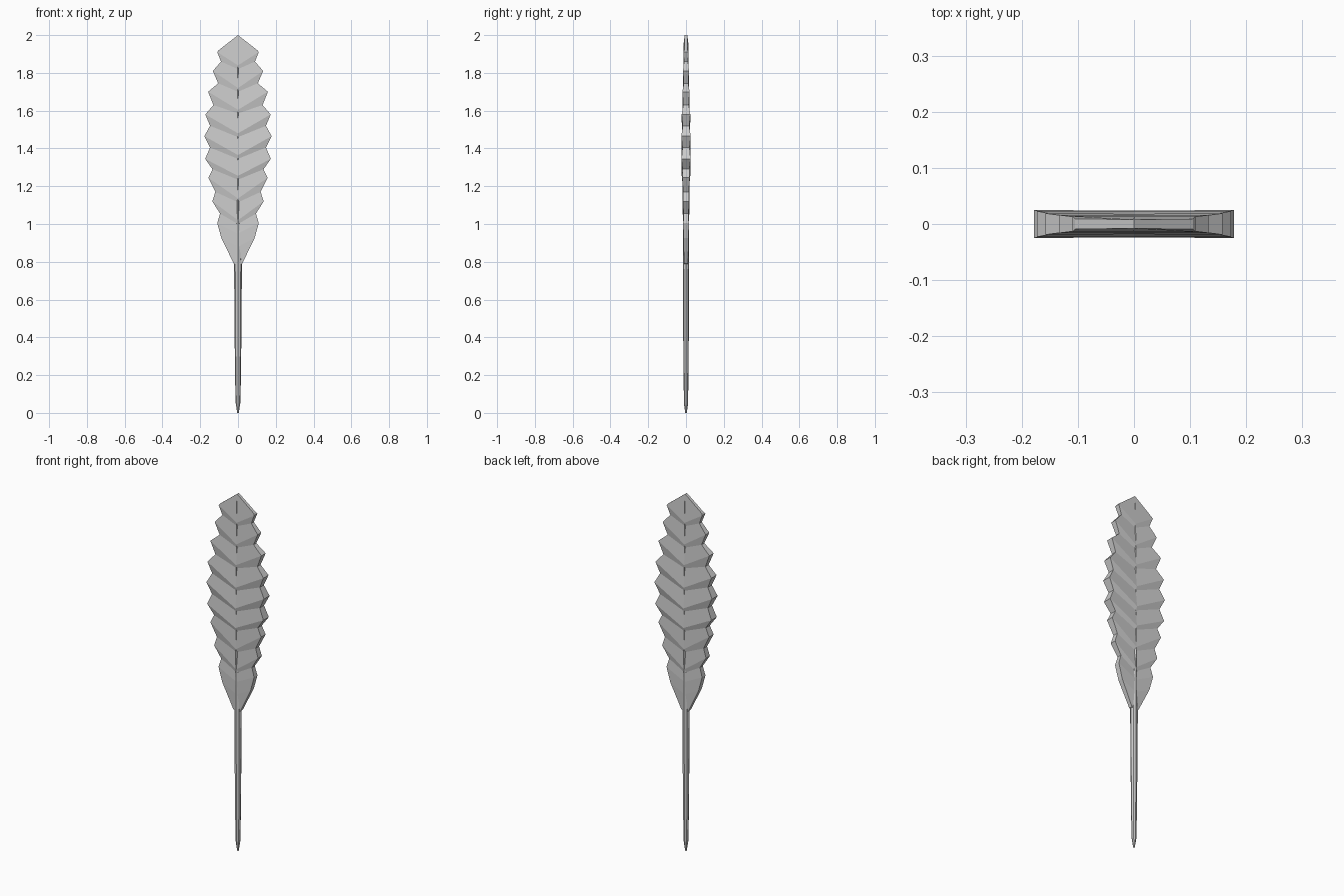
import bpy, bmesh, math

cube = bpy.data.objects.get("Cube")
if cube:
    bpy.data.objects.remove(cube)

grey = bpy.data.materials.new("feather grey")
grey.use_nodes = True
colour = (0.6, 0.6, 0.6, 1)
grey.diffuse_color = colour
grey.node_tree.nodes["Principled BSDF"].inputs["Base Color"].default_value = colour


def loft(name, rings, caps):
    """Skin a stack of rings; caps lists the faces closing each end."""
    bm = bmesh.new()
    rows = [[bm.verts.new(p) for p in ring] for ring in rings]
    n = len(rows[0])
    for a, b in zip(rows, rows[1:]):
        for i in range(n):
            j = (i + 1) % n
            bm.faces.new((a[i], a[j], b[j], b[i]))
    for row in (rows[0], rows[-1]):
        for cap in caps:
            bm.faces.new([row[i] for i in cap])
    bmesh.ops.recalc_face_normals(bm, faces=bm.faces)
    mesh = bpy.data.meshes.new(name)
    bm.to_mesh(mesh)
    bm.free()
    mesh.materials.append(grey)
    obj = bpy.data.objects.new(name, mesh)
    bpy.context.collection.objects.link(obj)
    return obj


def vane_ring(x, z, y, zc, yc):
    """Flat chevron ring: outer edges at height z, midrib at height zc."""
    return [(-x, -y, z), (0, -yc, zc), (x, -y, z), (x, y, z), (0, yc, zc), (-x, y, z)]


# Pleats from the tip down: corner x, z, half thickness, notch x, z, midrib z
pleats = [
    (0.110, 1.910, 0.014, 0.090, 1.860, 1.820),
    (0.133, 1.810, 0.016, 0.105, 1.745, 1.700),
    (0.158, 1.700, 0.019, 0.130, 1.630, 1.585),
    (0.173, 1.580, 0.023, 0.148, 1.520, 1.460),
    (0.178, 1.465, 0.025, 0.148, 1.405, 1.345),
    (0.174, 1.345, 0.024, 0.135, 1.290, 1.235),
    (0.157, 1.245, 0.020, 0.120, 1.170, 1.115),
    (0.136, 1.120, 0.017, 0.095, 1.055, 1.000),
]
rings = [vane_ring(0.105, 1.918, 0.009, 2.0, 0.008)]
for x, z, y, nx, nz, zc in pleats:
    rings.append(vane_ring(x, z, y, zc + 0.02, y * 0.95))
    rings.append(vane_ring(nx, nz, y * 0.75, zc, y * 0.6))
# Leaf-shaped base of the vane
rings.append(vane_ring(0.110, 1.005, 0.015, 0.95, 0.014))
rings.append(vane_ring(0.088, 0.925, 0.014, 0.88, 0.014))
rings.append(vane_ring(0.022, 0.790, 0.010, 0.78, 0.012))
loft("feather_vane", rings, [(0, 1, 4, 5), (1, 2, 3, 4)])

# Tapered eight-sided quill running up into the vane
sections = [(0, 0.004, 0.004), (0.05, 0.012, 0.011), (0.2, 0.016, 0.013),
            (0.55, 0.019, 0.016), (0.8, 0.021, 0.017), (1.0, 0.012, 0.017),
            (1.25, 0.006, 0.018), (1.96, 0.002, 0.012)]
quill = [[(rx * math.cos(k * math.tau / 8), ry * math.sin(k * math.tau / 8), z)
          for k in range(8)] for z, rx, ry in sections]
loft("quill", quill, [range(8)])
